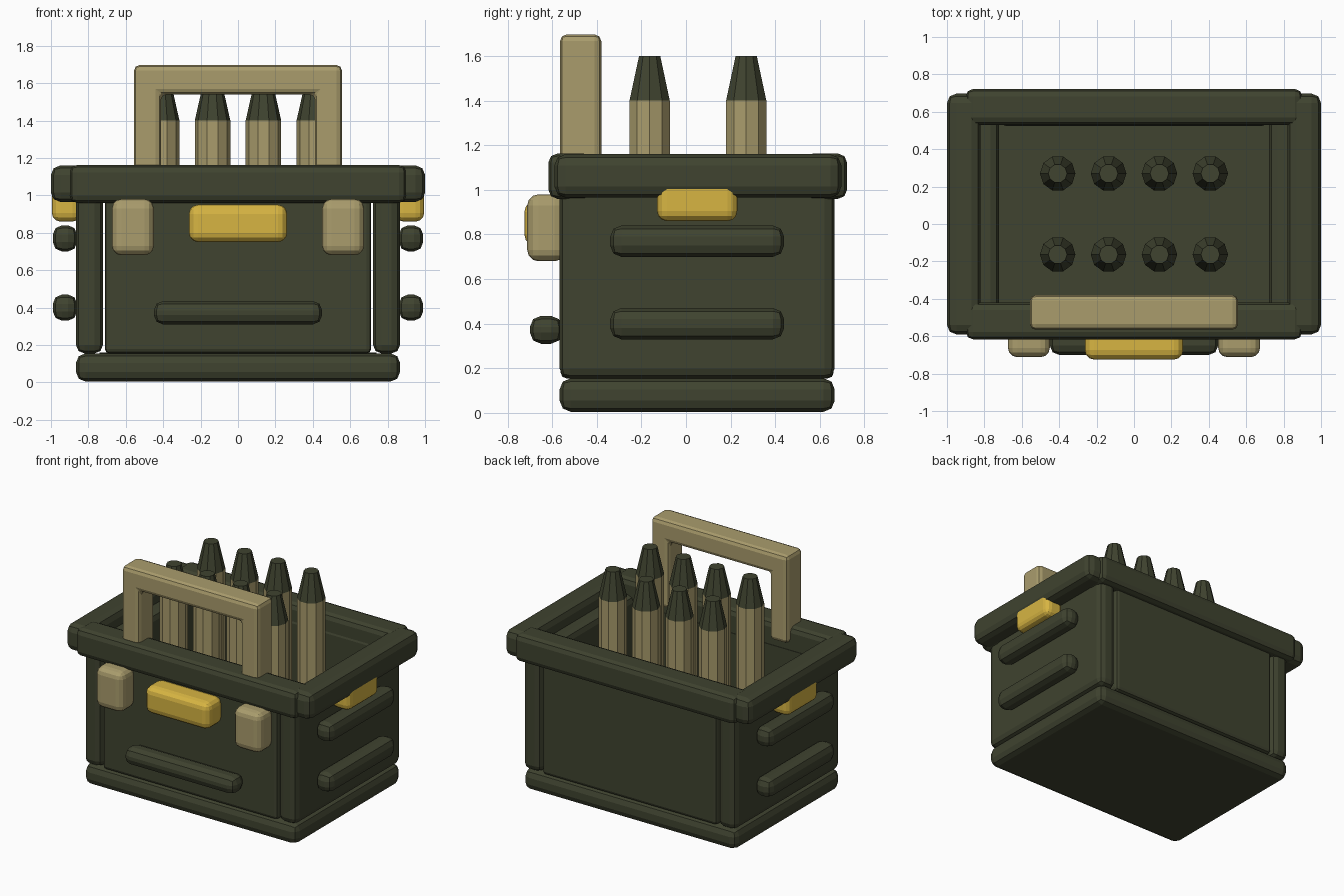
import bpy, bmesh, math

if "Cube" in bpy.data.objects:
    bpy.data.objects.remove(bpy.data.objects["Cube"])

def material(name, rgb):
    m = bpy.data.materials.new(name)
    m.diffuse_color = (*rgb, 1)
    m.use_nodes = True
    m.node_tree.nodes["Principled BSDF"].inputs["Base Color"].default_value = m.diffuse_color
    return m

GREEN = material("dark_olive", (0.050, 0.056, 0.029))
TAN = material("tan", (0.40, 0.335, 0.152))
GOLD = material("gold", (0.68, 0.46, 0.055))

def finish(bm, name, mats, bevel=0, segs=2):
    """Turn a bmesh into an object, with an optional rounded bevel."""
    bmesh.ops.recalc_face_normals(bm, faces=bm.faces)
    if bevel:
        bmesh.ops.bevel(bm, geom=list(bm.edges), offset=bevel, segments=segs,
                        profile=0.5, affect='EDGES', clamp_overlap=True)
    me = bpy.data.meshes.new(name)
    bm.to_mesh(me)
    bm.free()
    for m in mats:
        me.materials.append(m)
    ob = bpy.data.objects.new(name, me)
    bpy.context.collection.objects.link(ob)
    return ob

def box(name, x, y, z, mat, bevel=0.04, segs=2):
    """Bevelled box from (min, max) ranges."""
    bm = bmesh.new()
    bmesh.ops.create_cube(bm, size=1)
    for v in bm.verts:
        for i, (lo, hi) in enumerate((x, y, z)):
            v.co[i] = lo if v.co[i] < 0 else hi
    return finish(bm, name, [mat], bevel, segs)

def mirrored(s, lo, hi):
    return tuple(sorted((s * lo, s * hi)))

# Base slab and inner floor
box("base", (-.866, .866), (-.567, .667), (.005, .155), GREEN, .05)
box("floor", (-.74, .74), (-.5, .6), (.1, .16), GREEN, 0)

# Front and back walls, rim beams
box("front_wall", (-.712, .712), (-.562, -.425), (.155, 1.05), GREEN, .025)
box("back_wall", (-.712, .712), (.525, .662), (.155, 1.05), GREEN, .025)
box("front_rim", (-.9, .9), (-.617, -.42), (.96, 1.163), GREEN, .04)
box("back_rim", (-.9, .9), (.53, .722), (.96, 1.163), GREEN, .04)

for s, side in ((-1, "left"), (1, "right")):
    # Side walls run past the panels and form the corner posts
    box(side + "_wall", mirrored(s, .722, .866), (-.567, .667), (.155, 1.05), GREEN, .045)
    box(side + "_rim", mirrored(s, .82, 1.0), (-.59, .697), (.965, 1.16), GREEN, .05)
    # Horizontal ribs on the sides
    for tag, z in (("lower", .33), ("upper", .70)):
        box(f"{side}_{tag}_rib", mirrored(s, .86, .99), (-.34, .44), (z, z + .14), GREEN, .05)
    # Side clasp and front latch
    box(side + "_clasp", mirrored(s, .84, .995), (-.13, .23), (.86, 1.06), GOLD, .045, 3)
    box(side + "_latch", mirrored(s, .45, .674), (-.712, -.54), (.68, .98), TAN, .05, 3)

box("front_clasp", (-.263, .263), (-.725, -.54), (.75, .95), GOLD, .05, 3)
box("front_rib", (-.45, .45), (-.70, -.555), (.31, .435), GREEN, .05)

# Carry handle: an upside-down U profile pushed through y
outline = [(-.556, 1.05), (-.556, 1.697), (.556, 1.697), (.556, 1.05),
           (.412, 1.05), (.412, 1.54), (-.412, 1.54), (-.412, 1.05)]
bm = bmesh.new()
a = [bm.verts.new((x, -.565, z)) for x, z in outline]
b = [bm.verts.new((x, -.38, z)) for x, z in outline]
bm.faces.new(a)
bm.faces.new(b[::-1])
for i in range(8):
    j = (i + 1) % 8
    bm.faces.new((a[i], b[i], b[j], a[j]))
finish(bm, "handle", [TAN], .03, 2)

# Two rows of cartridges: tan case, dark tapered tip
SIDES = 10
rings = [(.095, .16), (.095, 1.40), (.05, 1.60)]
for r, y in enumerate((-.163, .27)):
    for c in range(4):
        cx = (c - 1.5) * .272
        bm = bmesh.new()
        loops = [[bm.verts.new((cx + rad * math.cos(2 * math.pi * k / SIDES),
                                y + rad * math.sin(2 * math.pi * k / SIDES), z))
                  for k in range(SIDES)] for rad, z in rings]
        bm.faces.new(loops[0][::-1])
        bm.faces.new(loops[-1])
        for lo, hi in zip(loops, loops[1:]):
            for k in range(SIDES):
                n = (k + 1) % SIDES
                bm.faces.new((lo[k], lo[n], hi[n], hi[k]))
        for f in bm.faces:
            f.material_index = int(f.calc_center_median().z > 1.41)
        finish(bm, f"cartridge_{r + 1}_{c + 1}", [TAN, GREEN])
